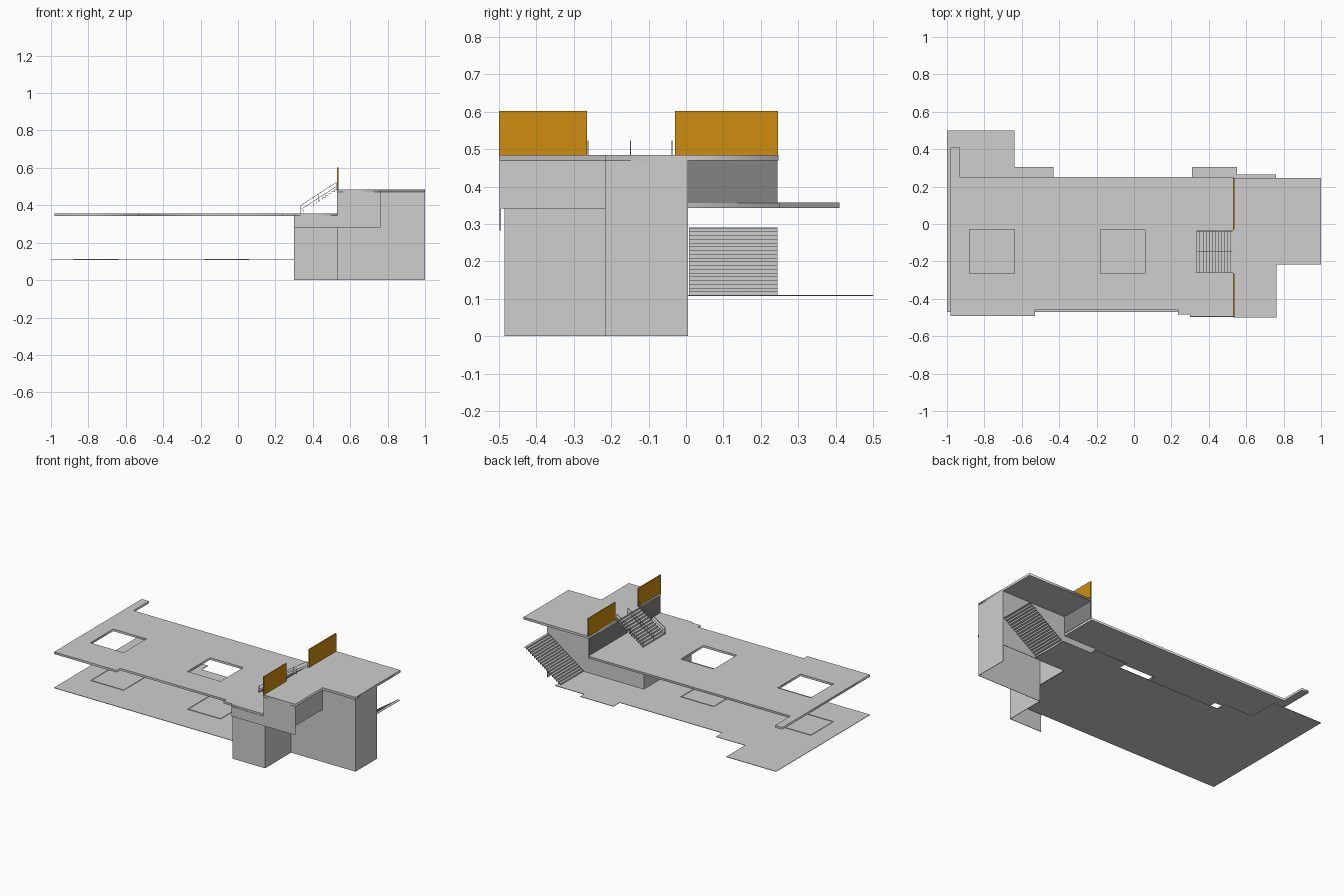
import bpy, bmesh, math
from mathutils import Vector

if "Cube" in bpy.data.objects:
    bpy.data.objects.remove(bpy.data.objects["Cube"])


def material(name, colour):
    m = bpy.data.materials.new(name)
    m.diffuse_color = (*colour, 1.0)
    m.use_nodes = True
    m.node_tree.nodes["Principled BSDF"].inputs["Base Color"].default_value = m.diffuse_color
    return m


GREY = material("light grey", (0.62, 0.62, 0.62))
DARK = material("dark grey", (0.23, 0.23, 0.23))
YELLOW = material("amber", (0.62, 0.27, 0.005))


def boxes(name, items, mat):
    """One object from boxes given as (x0, x1, y0, y1, z0, z1)."""
    bm = bmesh.new()
    for x0, x1, y0, y1, z0, z1 in items:
        geo = bmesh.ops.create_cube(bm, size=1)["verts"]
        bmesh.ops.scale(bm, vec=(x1 - x0, y1 - y0, z1 - z0), verts=geo)
        bmesh.ops.translate(bm, vec=((x0 + x1) / 2, (y0 + y1) / 2, (z0 + z1) / 2), verts=geo)
    return finish(name, bm, mat)


def finish(name, bm, mat):
    mesh = bpy.data.meshes.new(name)
    bm.to_mesh(mesh)
    bm.free()
    mesh.materials.append(mat)
    ob = bpy.data.objects.new(name, mesh)
    bpy.context.collection.objects.link(ob)
    return ob


def rect(x0, x1, y0, y1):
    return [(x0, y0), (x1, y0), (x1, y1), (x0, y1)]


def slab(name, loops, z0, z1, mat):
    """Flat plate from an outline, further loops become openings."""
    cu = bpy.data.curves.new(name, "CURVE")
    cu.dimensions = "2D"
    cu.fill_mode = "BOTH"
    cu.extrude = (z1 - z0) / 2
    for pts in loops:
        sp = cu.splines.new("POLY")
        sp.points.add(len(pts) - 1)
        for p, (x, y) in zip(sp.points, pts):
            p.co = (x, y, 0, 1)
        sp.use_cyclic_u = True
    cu.materials.append(mat)
    ob = bpy.data.objects.new(name, cu)
    ob.location.z = (z0 + z1) / 2
    bpy.context.collection.objects.link(ob)
    bpy.ops.object.select_all(action="DESELECT")
    ob.select_set(True)
    bpy.context.view_layer.objects.active = ob
    bpy.ops.object.convert(target="MESH")
    return ob


def bars(name, segments, r, mat):
    """Thin square bars between pairs of points."""
    bm = bmesh.new()
    for a, b in segments:
        a, b = Vector(a), Vector(b)
        geo = bmesh.ops.create_cube(bm, size=1)["verts"]
        bmesh.ops.scale(bm, vec=(r, r, (b - a).length), verts=geo)
        rot = (b - a).to_track_quat("Z", "Y").to_matrix()
        bmesh.ops.rotate(bm, matrix=rot, verts=geo)
        bmesh.ops.translate(bm, vec=(a + b) / 2, verts=geo)
    return finish(name, bm, mat)


def stairs(name, x0, x1, y0, y1, z0, z1, n, mat):
    """Folded flight of treads and risers climbing towards +x."""
    dx, dz, t = (x1 - x0) / n, (z1 - z0) / n, 0.002
    items = []
    for i in range(n):
        x, z = x0 + i * dx, z0 + i * dz
        items.append((x, x + t, y0, y1, z, z + dz))
        items.append((x, x + dx + t, y0, y1, z + dz - t, z + dz))
    return boxes(name, items, mat)


# Lower floor
slab("lower_floor", [[
    (-1, -0.47), (0.533, -0.47), (0.533, 0.005), (0.76, 0.005), (0.76, 0.265),
    (0.55, 0.265), (0.55, 0.305), (0.31, 0.305), (0.31, 0.24), (-0.43, 0.24),
    (-0.43, 0.305), (-0.64, 0.305), (-0.64, 0.5), (-1, 0.5)]], 0.107, 0.110, GREY)

# Upper floor with two light wells
wells = [rect(-0.88, -0.64, -0.265, -0.03), rect(-0.18, 0.06, -0.265, -0.03)]
slab("upper_floor", [[
    (-0.982, -0.493), (-0.53, -0.493), (-0.53, -0.457), (0.235, -0.457), (0.235, -0.485),
    (0.30, -0.485), (0.30, -0.495), (0.532, -0.495), (0.532, 0.25), (-0.93, 0.25),
    (-0.93, 0.41), (-0.982, 0.41)]] + wells, 0.343, 0.357, GREY)

# Low frames on the lower floor below the wells
for i, w in enumerate(wells):
    (x0, y0), (x1, y1) = w[0], w[2]
    e = 0.004
    slab(f"floor_frame_{i + 1}", [w, rect(x0 + e, x1 - e, y0 + e, y1 - e)], 0.110, 0.113, GREY)

# Roof of the end block
slab("roof", [[
    (0.53, -0.5), (0.763, -0.5), (0.763, -0.217), (1, -0.217), (1, 0.247), (0.53, 0.247)]],
    0.470, 0.485, GREY)

# Walls of the end block
T = 0.003
boxes("end_walls", [
    (1 - T, 1, -0.217, 0.006, 0, 0.484),
    (0.533, 1, -0.217, -0.217 + T, 0, 0.471),
    (0.30, 1, 0.003, 0.006, 0.110, 0.345),
    (0.533, 1, 0.003, 0.006, 0.345, 0.471)], GREY)
boxes("lower_room_walls", [
    (0.30, 0.535, -0.485, -0.485 + T, 0, 0.345),
    (0.535 - T, 0.535, -0.485, -0.217, 0, 0.345),
    (0.535 - T, 0.535, -0.217, 0.006, 0.110, 0.345),
    (0.30, 0.30 + T, -0.485, 0.006, 0.110, 0.345)], GREY)
boxes("overhanging_bay", [
    (0.30, 0.763, -0.498, -0.498 + T, 0.282, 0.345),
    (0.533, 0.763, -0.498, -0.498 + T, 0.345, 0.471),
    (0.763 - T, 0.763, -0.498, -0.217, 0.342, 0.471),
    (0.533, 0.763, -0.498, -0.217, 0.342, 0.346)], GREY)

# Dark partition under the roof edge
boxes("dark_partition", [(0.530, 0.534, -0.495, 0.245, 0.356, 0.471)], DARK)

# Amber panels standing on the roof edge
for i, (y0, y1) in enumerate([(-0.5, -0.265), (-0.03, 0.246)]):
    boxes(f"amber_panel_{i + 1}", [(0.530, 0.537, y0, y1, 0.485, 0.602)], YELLOW)

# Outer stairs and the short inner flight
stairs("outer_stairs", 0.735, 0.995, 0.008, 0.244, 0.110, 0.290, 18, GREY)
stairs("inner_stairs", 0.335, 0.532, -0.262, -0.034, 0.357, 0.485, 12, GREY)

# Handrails of the inner flight
rail = []
for y in (-0.262, -0.148, -0.038):
    for h in (0.02, 0.042):
        rail.append(((0.335, y, 0.357 + h), (0.525, y, 0.480 + h)))
    for x in (0.335, 0.43, 0.525):
        z = 0.357 + (x - 0.335) * 0.647
        rail.append(((x, y, z), (x, y, z + 0.042)))
bars("handrails", rail, 0.0025, GREY)
